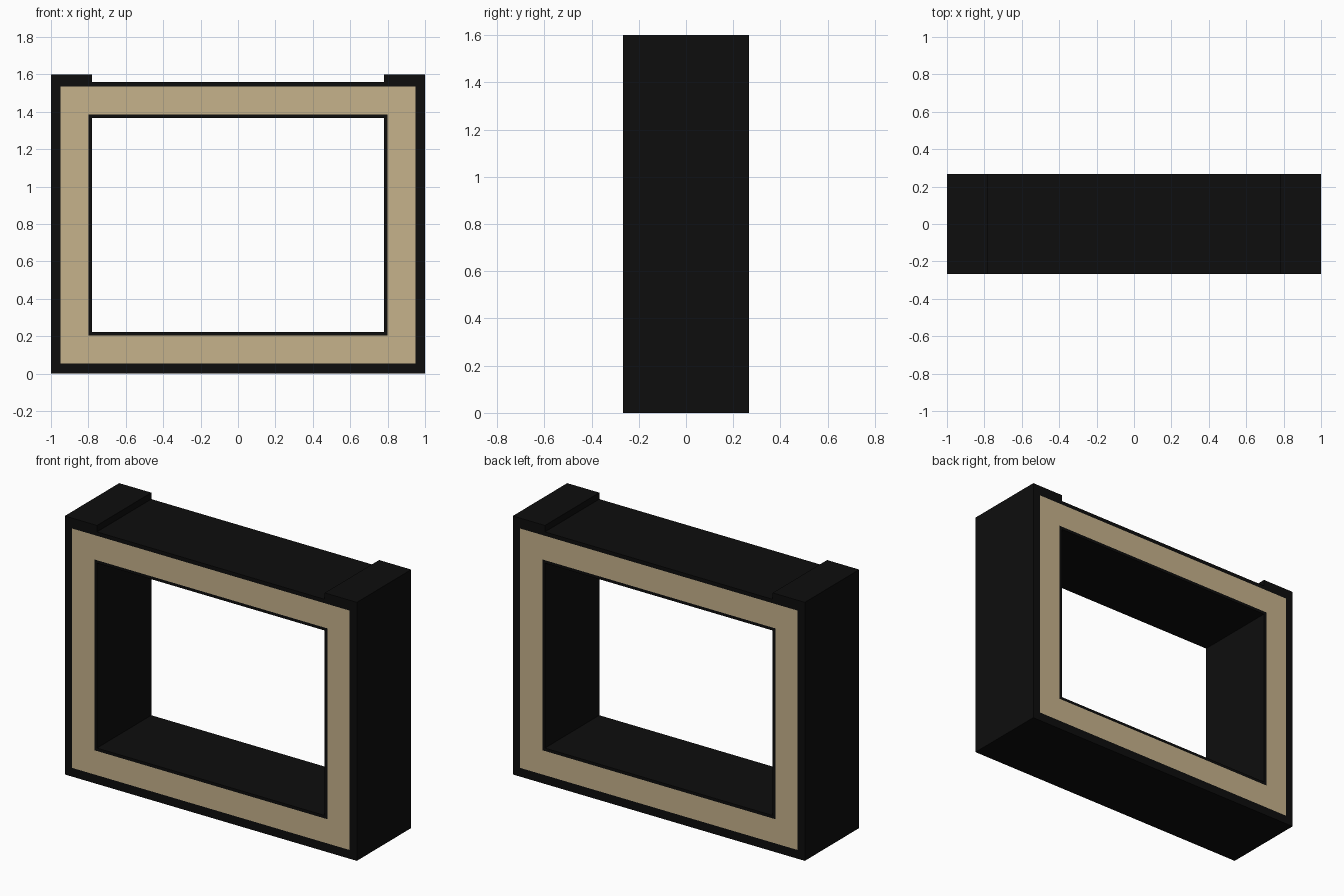
import bpy
import bmesh

cube = bpy.data.objects.get("Cube")
if cube:
    bpy.data.objects.remove(cube, do_unlink=True)


def make_material(name, rgb):
    mat = bpy.data.materials.new(name)
    mat.use_nodes = True
    color = (*rgb, 1)
    mat.diffuse_color = color
    mat.node_tree.nodes["Principled BSDF"].inputs["Base Color"].default_value = color
    return mat


black = make_material("black", (0.004, 0.004, 0.004))
tan = make_material("tan", (0.565, 0.448, 0.26))

DEPTH = 0.532
OPENING = (0.78, 0.222, 1.367)      # half width, bottom, top
BAND_INNER = (0.798, 0.204, 1.385)
BAND_OUTER = (0.949, 0.054, 1.536)
RAIL_TOP = 1.56
PAD_TOP = 1.6


def inside(x, z, rect):
    half, low, high = rect
    return abs(x) < half and low < z < high


# Grid lines that follow the edges of the opening, band and corner pads
half_widths = [OPENING[0], BAND_INNER[0], BAND_OUTER[0], 1]
xs = sorted([-w for w in half_widths] + half_widths)
zs = sorted([0, RAIL_TOP, PAD_TOP, *OPENING[1:], *BAND_INNER[1:], *BAND_OUTER[1:]])

# Front face: leave out the opening and the gap between the raised pads
bm = bmesh.new()
for x0, x1 in zip(xs, xs[1:]):
    for z0, z1 in zip(zs, zs[1:]):
        x, z = (x0 + x1) / 2, (z0 + z1) / 2
        if inside(x, z, OPENING) or (z > RAIL_TOP and abs(x) < OPENING[0]):
            continue
        corners = [(x0, z0), (x1, z0), (x1, z1), (x0, z1)]
        bm.faces.new([bm.verts.new((cx, -DEPTH / 2, cz)) for cx, cz in corners])
bmesh.ops.remove_doubles(bm, verts=bm.verts, dist=0.0001)

# Extrude to a solid frame
front = bm.faces[:]
result = bmesh.ops.extrude_face_region(bm, geom=front, use_keep_orig=True)
back_verts = [v for v in result["geom"] if isinstance(v, bmesh.types.BMVert)]
bmesh.ops.translate(bm, verts=back_verts, vec=(0, DEPTH, 0))
bmesh.ops.recalc_face_normals(bm, faces=bm.faces)

# Tan band on the front and back
for face in bm.faces:
    c = face.calc_center_median()
    on_band = inside(c.x, c.z, BAND_OUTER) and not inside(c.x, c.z, BAND_INNER)
    face.material_index = int(abs(face.normal.y) > 0.9 and on_band)

mesh = bpy.data.meshes.new("box_frame")
bm.to_mesh(mesh)
bm.free()
mesh.materials.append(black)
mesh.materials.append(tan)
frame = bpy.data.objects.new("box_frame", mesh)
bpy.context.collection.objects.link(frame)
